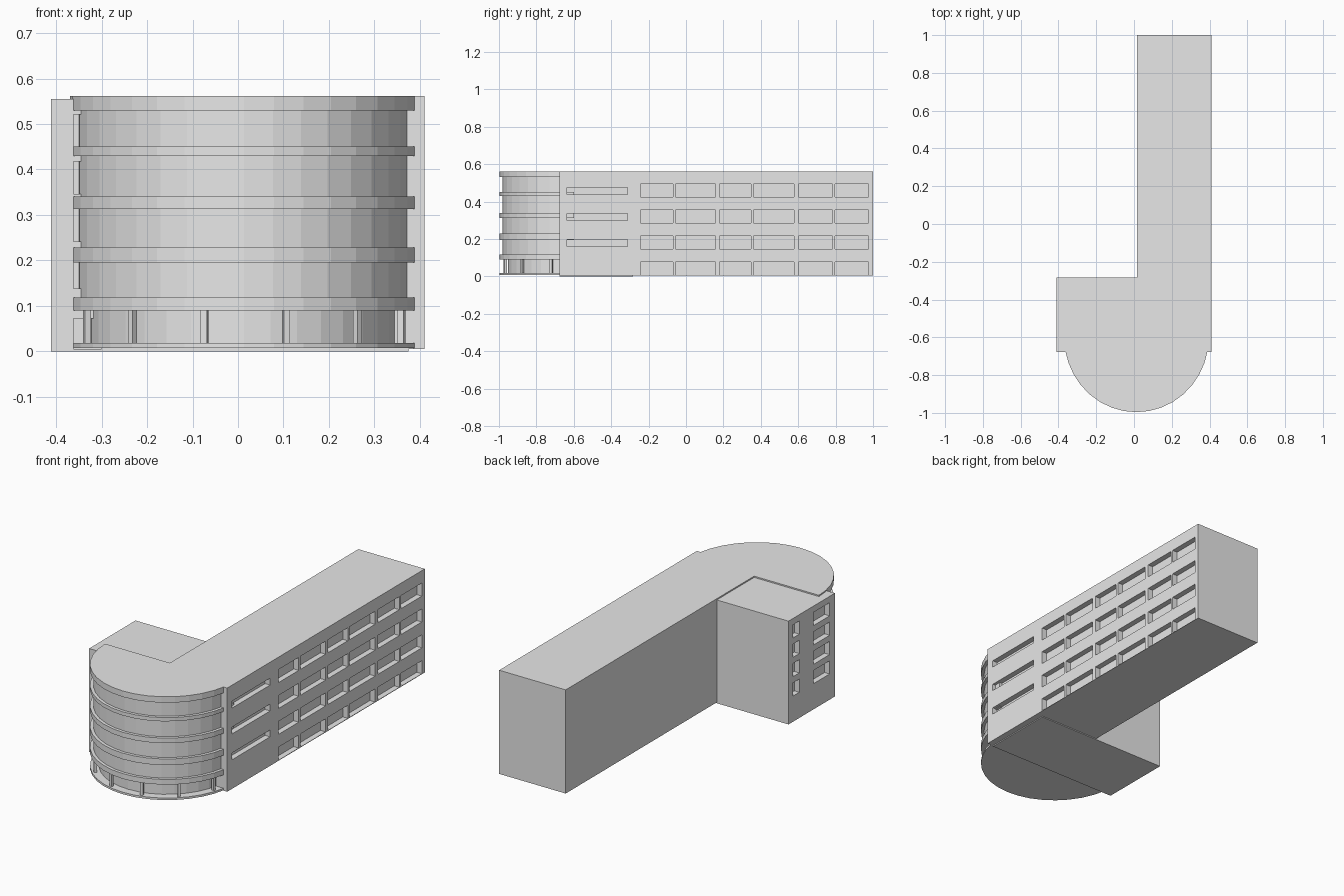
import bpy, bmesh, math
from mathutils import Matrix, Vector

cube = bpy.data.objects.get("Cube")
if cube:
    bpy.data.objects.remove(cube, do_unlink=True)

# Single concrete colour
grey = bpy.data.materials.new("concrete grey")
grey.use_nodes = True
colour = (0.8, 0.8, 0.8, 1)
grey.diffuse_color = colour
grey.node_tree.nodes["Principled BSDF"].inputs["Base Color"].default_value = colour


def finish(name, bm):
    bmesh.ops.recalc_face_normals(bm, faces=bm.faces)
    mesh = bpy.data.meshes.new(name)
    bm.to_mesh(mesh)
    bm.free()
    mesh.materials.append(grey)
    obj = bpy.data.objects.new(name, mesh)
    bpy.context.collection.objects.link(obj)
    return obj


def add_box(bm, xs, ys, zs):
    lo, hi = Vector((xs[0], ys[0], zs[0])), Vector((xs[1], ys[1], zs[1]))
    mat = Matrix.Translation((lo + hi) / 2) @ Matrix.Diagonal((*(hi - lo), 1))
    bmesh.ops.create_cube(bm, size=1, matrix=mat)


def boxes(name, items):
    bm = bmesh.new()
    for item in items:
        add_box(bm, *item)
    return finish(name, bm)


def cut(obj, items):
    cutter = boxes("window_cutter", items)
    cutter.hide_render = True
    mod = obj.modifiers.new("windows", 'BOOLEAN')
    mod.operation = 'DIFFERENCE'
    mod.solver = 'EXACT'
    mod.object = cutter
    bpy.context.view_layer.objects.active = obj
    bpy.ops.object.modifier_apply(modifier=mod.name)
    bpy.data.objects.remove(cutter, do_unlink=True)


# Long wing with recessed windows on its outer side
FRONT, TOP, BASE = -0.677, 0.562, 0.005
long_wing = boxes("long_wing", [((0.015, 0.41), (FRONT, 1), (BASE, TOP))])
bays = [(-0.243, -0.07), (-0.055, 0.158), (0.18, 0.347),
        (0.362, 0.578), (0.602, 0.784), (0.796, 0.975)]
holes = []
for row in range(4):
    z = 0.008 + row * 0.139
    holes += [((0.38, 0.45), bay, (z, z + 0.07)) for bay in bays]
    if row:
        holes.append(((0.38, 0.45), (-0.637, -0.313), (z + 0.014, z + 0.051)))
cut(long_wing, holes)

# Short wing with windows on its end and beside the rotunda
short_wing = boxes("short_wing", [((-0.411, 0.375), (FRONT, -0.283), (0, 0.555))])
holes = []
for row in range(4):
    zs = (0.138 + row * 0.104, 0.209 + row * 0.104)
    holes += [((-0.45, -0.381), ys, zs) for ys in ((-0.375, -0.323), (-0.632, -0.495))]
    holes.append(((-0.362, -0.3), (-0.7, -0.65), zs))
holes.append(((-0.362, -0.3), (-0.7, -0.65), (0.005, 0.072)))
cut(short_wing, holes)

# Rotunda: stacked half-round slabs
CX, CY, RX, RY, STEPS = 0.013, -0.6, 0.383, 0.396, 18


def rim(angle, inset):
    return (CX + (RX - inset) * math.sin(angle), CY - (RY - inset) * math.cos(angle))


def half_round(name, levels, inset):
    bm = bmesh.new()
    for low, high in levels:
        ring = [bm.verts.new((*rim(math.pi * (i / STEPS - 0.5), inset), low))
                for i in range(STEPS + 1)]
        face = bm.faces.new(ring)
        ext = bmesh.ops.extrude_face_region(bm, geom=[face], use_keep_orig=True)
        moved = [g for g in ext["geom"] if isinstance(g, bmesh.types.BMVert)]
        bmesh.ops.translate(bm, verts=moved, vec=(0, 0, high - low))
    return finish(name, bm)


half_round("rotunda_bands", [(0.007, 0.018), (0.09, 0.118), (0.195, 0.228),
                             (0.313, 0.34), (0.43, 0.45), (0.53, TOP)], 0)
half_round("rotunda_wall", [(0.1, 0.545)], 0.016)
half_round("rotunda_ground_wall", [(0.01, 0.1)], 0.043)

# Columns round the ground floor
bm = bmesh.new()
for i in range(6):
    angle = math.radians(-70.5 + i * 28.4)
    x, y = rim(angle, 0.017)
    mat = (Matrix.Translation((x, y, 0.054)) @ Matrix.Rotation(angle, 4, 'Z')
           @ Matrix.Diagonal((0.014, 0.014, 0.08, 1)))
    bmesh.ops.create_cube(bm, size=1, matrix=mat)
finish("rotunda_columns", bm)
